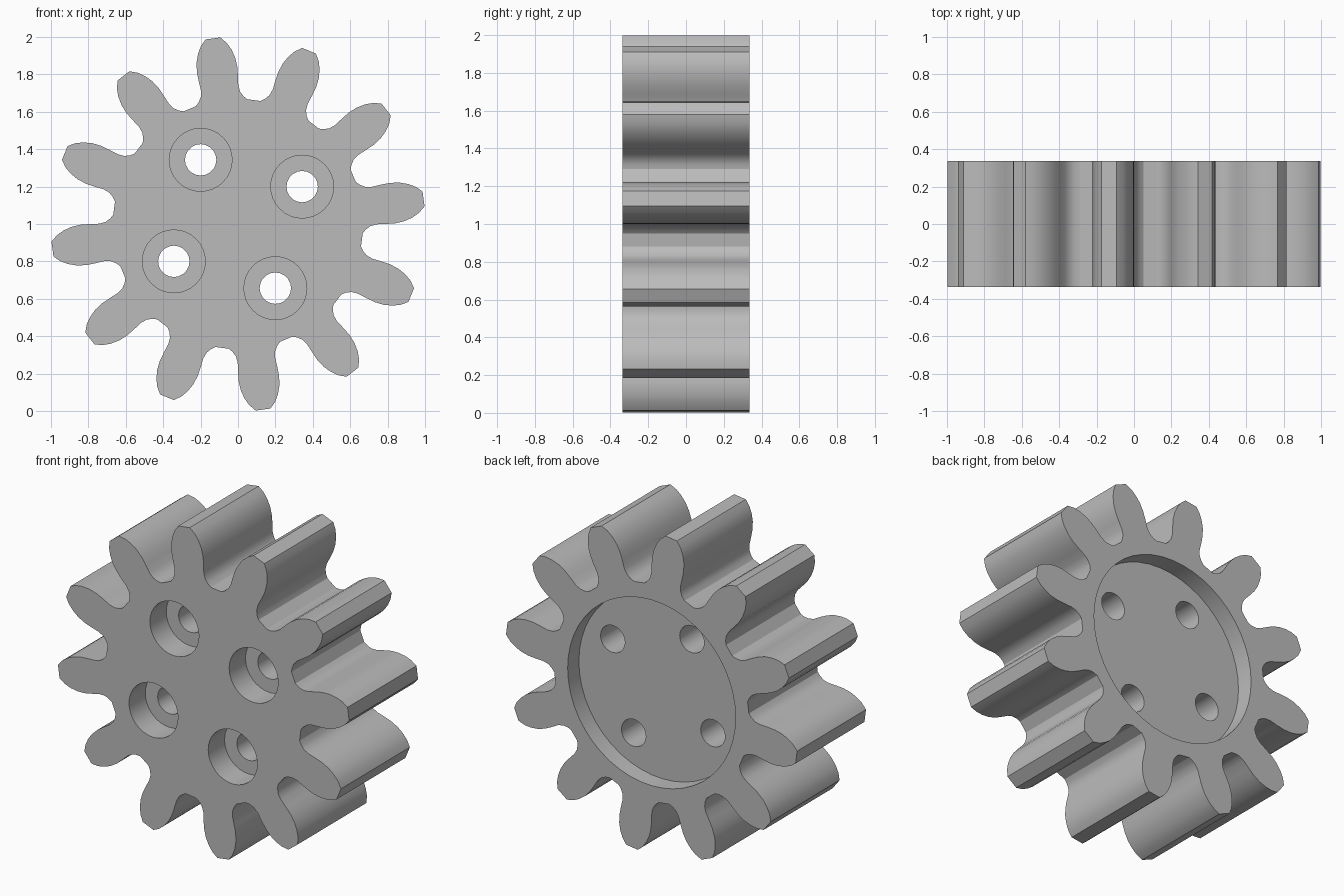
import bpy, bmesh, math
from mathutils import Vector

cube = bpy.data.objects.get("Cube")
if cube:
    bpy.data.objects.remove(cube)

TEETH = 12
HALF = 0.337               # half the face width
CENTRE_Z = 1.0
TOOTH_ANGLE = math.radians(97.7)
HOLE_ANGLE = math.radians(30.2)
HOLE_RADIUS = 0.397        # distance of bolt holes from the axis

steel = bpy.data.materials.new("grey_steel")
steel.use_nodes = True
grey = (0.5, 0.5, 0.5, 1)
steel.diffuse_color = grey
steel.node_tree.nodes["Principled BSDF"].inputs["Base Color"].default_value = grey


def extrude_profile(name, points, y0, y1):
    """Solid with an x-z outline, running from y0 to y1."""
    bm = bmesh.new()
    face = bm.faces.new([bm.verts.new((x, y0, z)) for x, z in points])
    moved = bmesh.ops.extrude_face_region(bm, geom=[face])["geom"]
    verts = [v for v in moved if isinstance(v, bmesh.types.BMVert)]
    bmesh.ops.translate(bm, verts=verts, vec=Vector((0, y1 - y0, 0)))
    bmesh.ops.recalc_face_normals(bm, faces=bm.faces)
    mesh = bpy.data.meshes.new(name)
    bm.to_mesh(mesh)
    bm.free()
    mesh.materials.append(steel)
    obj = bpy.data.objects.new(name, mesh)
    bpy.context.collection.objects.link(obj)
    return obj


def circle(x, z, radius, sides):
    return [(x + radius * math.cos(math.tau * i / sides),
             z + radius * math.sin(math.tau * i / sides)) for i in range(sides)]


def cut(target, name, points, y0, y1):
    """Subtract an extruded outline from the target."""
    cutter = extrude_profile(name, points, y0, y1)
    cutter.hide_render = True
    mod = target.modifiers.new(name, 'BOOLEAN')
    mod.operation = 'DIFFERENCE'
    mod.solver = 'EXACT'
    mod.object = cutter
    bpy.context.view_layer.objects.active = target
    bpy.ops.object.modifier_apply(modifier=name)
    bpy.data.objects.remove(cutter)


# One tooth flank as (radius along tooth, half width), root to tip
flank = [(0.654, 0.139), (0.674, 0.120), (0.700, 0.106), (0.735, 0.101),
         (0.785, 0.106), (0.835, 0.109), (0.885, 0.104), (0.930, 0.090),
         (0.968, 0.070), (1.001, 0.040)]
tooth = [(r, -w) for r, w in flank] + [(r, w) for r, w in reversed(flank)]

# Gear body: the tooth outline repeated around the axis
outline = []
for i in range(TEETH):
    a = TOOTH_ANGLE + math.tau * i / TEETH
    c, s = math.cos(a), math.sin(a)
    outline += [(r * c - w * s, CENTRE_Z + r * s + w * c) for r, w in tooth]
gear = extrude_profile("spur_gear", outline, -HALF, HALF)

# Round recess in the back
cut(gear, "back_recess", circle(0, CENTRE_Z, 0.575, 48), HALF - 0.11, HALF + 0.1)

# Four counterbored bolt holes
for i in range(4):
    a = HOLE_ANGLE + math.tau * i / 4
    x = HOLE_RADIUS * math.cos(a)
    z = CENTRE_Z + HOLE_RADIUS * math.sin(a)
    cut(gear, "counterbore", circle(x, z, 0.168, 32), -HALF - 0.1, -HALF + 0.16)
    cut(gear, "bolt_hole", circle(x, z, 0.084, 20), -HALF - 0.1, HALF + 0.1)

# Smooth flanks and bores with crisp edges
bpy.ops.object.select_all(action='DESELECT')
gear.select_set(True)
bpy.context.view_layer.objects.active = gear
bpy.ops.object.shade_smooth_by_angle(angle=math.radians(30))
